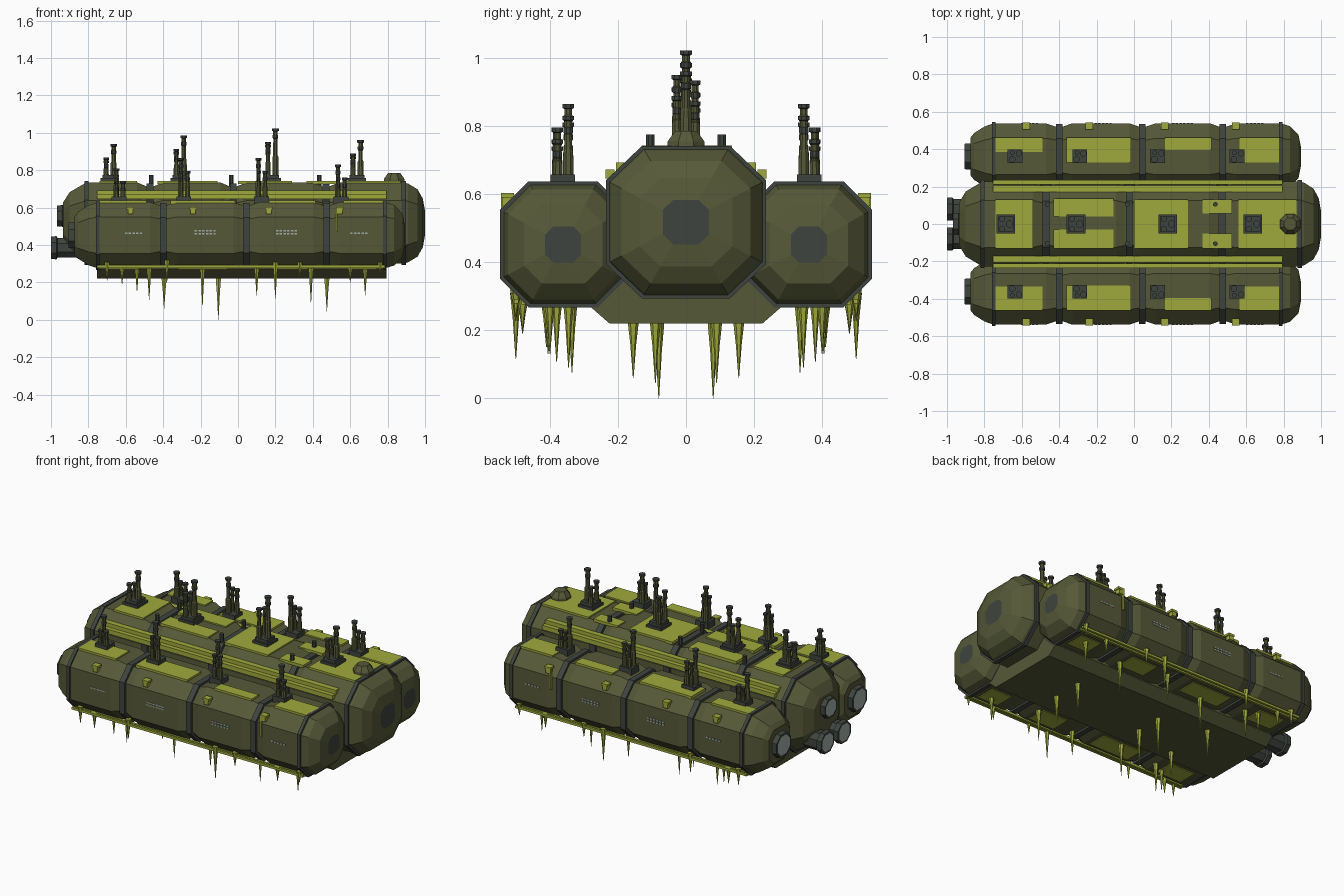
import bpy, bmesh, math
from mathutils import Vector

if "Cube" in bpy.data.objects:
    bpy.data.objects.remove(bpy.data.objects["Cube"])


def material(name, rgb):
    m = bpy.data.materials.new(name)
    lin = [(v / 255 / 12.92) if v < 11 else ((v / 255 + 0.055) / 1.055) ** 2.4 for v in rgb]
    m.diffuse_color = (*lin, 1)
    m.use_nodes = True
    m.node_tree.nodes["Principled BSDF"].inputs["Base Color"].default_value = m.diffuse_color
    return m


HULL = material("olive_hull", (86, 89, 56))
MOSS = material("moss_green", (160, 170, 60))
DARK = material("dark_metal", (62, 68, 62))
PALE = material("pale_glow", (160, 176, 170))


def finish(name, bm, mats):
    bmesh.ops.recalc_face_normals(bm, faces=bm.faces)
    me = bpy.data.meshes.new(name)
    bm.to_mesh(me)
    bm.free()
    for m in mats:
        me.materials.append(m)
    ob = bpy.data.objects.new(name, me)
    bpy.context.collection.objects.link(ob)
    return ob


def loft(name, stations, cy, cz, mats, c=0.55, ky=1.0, caps=(0, 0)):
    """Chamfered-square tube along x; stations are (x, radius)."""
    shape = [(1, -c), (1, c), (c, 1), (-c, 1), (-1, c), (-1, -c), (-c, -1), (c, -1)]
    bm = bmesh.new()
    rings = [[bm.verts.new((x, cy + a * r * ky, cz + b * r)) for a, b in shape] for x, r in stations]
    for p, q in zip(rings, rings[1:]):
        for i in range(8):
            bm.faces.new((p[i], p[(i + 1) % 8], q[(i + 1) % 8], q[i]))
    bm.faces.new(rings[0]).material_index = caps[0]
    bm.faces.new(rings[-1]).material_index = caps[1]
    return finish(name, bm, mats)


def boxes(name, items, mat):
    """Several boxes in one object, each (x0, x1, y0, y1, z0, z1)."""
    bm = bmesh.new()
    for x0, x1, y0, y1, z0, z1 in items:
        vs = bmesh.ops.create_cube(bm, size=1)["verts"]
        for v in vs:
            v.co = Vector(((x0 + x1) / 2 + v.co.x * (x1 - x0), (y0 + y1) / 2 + v.co.y * (y1 - y0),
                           (z0 + z1) / 2 + v.co.z * (z1 - z0)))
    return finish(name, bm, [mat])


def turned(name, items, mats, n=8):
    """Upright turned solids, each (x, y, [(z, radius, material of ring below)])."""
    bm = bmesh.new()
    for x, y, prof in items:
        rings = []
        for z, r, _ in prof:
            rings.append([bm.verts.new((x + r * math.cos(2 * math.pi * (i + .5) / n),
                                        y + r * math.sin(2 * math.pi * (i + .5) / n), z)) for i in range(n)])
        for k in range(len(rings) - 1):
            p, q = rings[k], rings[k + 1]
            for i in range(n):
                f = bm.faces.new((p[i], p[(i + 1) % n], q[(i + 1) % n], q[i]))
                f.material_index = prof[k + 1][2]
        bm.faces.new(rings[0])
        bm.faces.new(rings[-1]).material_index = prof[-1][2]
    return finish(name, bm, mats)


def hull_stations(bands, r, groove, rear, nose):
    """Bulging segments that narrow to a groove at each inner band."""
    st = list(rear)
    for i, (a, b) in enumerate(zip(bands, bands[1:])):
        if i:
            st += [(a + .02, groove), (a + .07, r)]
        else:
            st.append((a, r))
        if i < len(bands) - 2:
            st += [(b - .07, r), (b - .02, groove)]
        else:
            st.append((b, r))
    return st + list(nose)


def stack(x, y, z0, z1, r=.012):
    """Chimney pipe with wide foot and flared rim."""
    h = z1 - z0
    return (x, y, [(z0, r * 1.4, 0), (z0 + h * .4, r * 1.3, 0), (z0 + h * .43, r, 0), (z1 - .055, r * .95, 0),
                   (z1 - .05, r * 1.25, 1), (z1 - .035, r * 1.25, 1), (z1 - .033, r, 0), (z1 - .015, r, 0),
                   (z1 - .012, r * 1.5, 1), (z1, r * 1.5, 1)])


# Main hull with ring bands
MAIN = [-.81, -.47, -.025, .47, .885]
CZ = .5175
loft("main_hull", hull_stations(MAIN, .217, .196, [(-.935, .11), (-.90, .165)],
     [(.91, .21), (.96, .18), (.988, .13), (1.0, .065)]), 0, CZ, [HULL, DARK], ky=1.05, caps=(0, 1))
for i, x in enumerate(MAIN):
    r, w = (.224, .012) if i in (0, 4) else (.212, .018)
    loft("main_hull_band", [(x - w, r), (x + w, r)], 0, CZ, [DARK], ky=1.05)

# Side pods with bands
PODS = [-.75, -.40, .045, .475, .785]
PY, PZ = .361, .452
for s in (1, -1):
    loft("side_pod", hull_stations(PODS, .177, .160, [(-.875, .10), (-.855, .125), (-.80, .16)],
         [(.835, .162), (.88, .115), (.892, .053)]), s * PY, PZ, [HULL, DARK], caps=(0, 1))
    for i, x in enumerate(PODS):
        r, w = (.185, .01) if i in (0, 4) else (.173, .017)
        loft("side_pod_band", [(x - w, r), (x + w, r)], s * PY, PZ, [DARK])


# Engine nozzles with glowing ends
def engine(name, x0, x1, r, y, z):
    loft(name, [(x0, r * .8), (x0, r * .97), (x0 + .03, r), (x0 + .035, r * .85), (x1, r * .85)],
         y, z, [DARK, PALE], c=.45, caps=(1, 0))


engine("main_engine", -.967, -.85, .058, 0, .555)
for s in (1, -1):
    engine("pod_engine", -.905, -.82, .07, s * PY, PZ)
    engine("lower_engine", -1.0, -.72, .062, s * .08, .385)

# Keel between the pods
bm = bmesh.new()
sect = [(-.225, .22), (.225, .22), (.28, .268), (.28, .36), (-.28, .36), (-.28, .268)]
ends = [[bm.verts.new((x, y, z)) for y, z in sect] for x in (-.755, .795)]
for i in range(6):
    j = (i + 1) % 6
    bm.faces.new((ends[0][i], ends[0][j], ends[1][j], ends[1][i]))
bm.faces.new(ends[0])
bm.faces.new(ends[1])
finish("keel", bm, [HULL])

# Moss plates on the main roof
top = [(-.74, -.54, -.13, .13), (-.43, -.11, .04, .135), (-.43, -.11, -.13, -.03), (0, .29, -.13, .13),
       (.365, .525, .055, .13), (.365, .525, -.13, -.05), (.56, .87, -.13, .13)]
boxes("main_roof_moss", [(*t, .725, .742) for t in top], MOSS)

# Moss on the pods: roof patches, belly patches, belly pipes and shoulder strips
spans = [(-.74, -.49), (-.36, -.015), (.165, .415), (.565, .78)]
inner = {1: (.385, .33, .395, .33), -1: (.335, .33, .395, .335)}
for s in (1, -1):
    def side(x0, x1, y0, y1, z0, z1):
        return (x0, x1, min(s * y0, s * y1), max(s * y0, s * y1), z0, z1)
    boxes("pod_roof_moss", [side(a, b, y, .463, .62, .637) for (a, b), y in zip(spans, inner[s])], MOSS)
    boxes("pod_belly_moss", [side(a + .04, b - .04, .32, .44, .27, .28) for a, b in spans], MOSS)
    boxes("pod_belly_pipe", [side(-.755, .785, .47, .484, .275, .290),
                             side(-.755, .785, .492, .505, .278, .292)], MOSS)
    boxes("shoulder_strip", [side(-.755, .795, .172, .205, .665, .692),
                             side(-.755, .795, .21, .236, .645, .672)], MOSS)
    # Lamps and one long drip on the outer shoulder
    boxes("pod_lamp", [p for x in (-.575, -.24, .165, .545) for p in
                       (side(x - .02, x + .02, .505, .543, .59, .603), side(x - .014, x + .014, .51, .541, .565, .59))],
          MOSS)
    boxes("moss_drip", [side(.523, .533, .53, .543, .47, .60)], MOSS)
    # Window rows
    wins = []
    for x, n, rows in ((-.605, 5, (.463,)), (-.232, 6, (.46, .475)), (.203, 6, (.46, .475)), (.6, 5, (.463,))):
        wins += [side(x + k * .02, x + k * .02 + .013, .535, .541, z - .004, z + .004) for k in range(n) for z in rows]
    boxes("pod_windows", wins, PALE)

# Hanging spikes, mirrored: x, y, root height, tip height
spikes = [(-.395, .155, .23, .06), (-.105, .08, .23, 0), (.475, .09, .23, .045), (-.19, .335, .29, .075),
          (.39, .345, .29, .09), (-.475, .38, .29, .107), (.1, .405, .29, .13), (.68, .40, .29, .13),
          (.2, .50, .31, .115), (-.54, .41, .29, .15), (-.62, .48, .29, .19), (-.7, .50, .31, .21),
          (.33, .50, .31, .225), (.6, .48, .29, .20), (.76, .50, .31, .24), (-.38, .50, .32, .20)]
turned("hanging_spikes", [(x, s * y, [(tip, .001, 0), (tip + (root - tip) * .6, .009, 0), (root, .017, 0)])
                          for x, y, root, tip in spikes for s in (1, -1)], [MOSS], n=6)

# Chimney clusters on the main roof
pipes, feet = [], []
for x, h in ((-.685, .94), (-.31, .985), (.18, 1.022), (.635, .96)):
    feet += [(x - .05, x + .05, -.05, .05, .73, .757), (x - .04, x + .04, -.04, .04, .755, .775)]
    pipes += [stack(x + .02, 0, .77, h, .013)]
    pipes += [stack(x - .02, s * .027, .77, h - .08 - .008 * s, .011) for s in (1, -1)]
# Chimney clusters on the pods
for x, h in ((-.635, .81), (-.29, .865), (.125, .865), (.55, .83)):
    for s in (1, -1):
        y = s * .362
        feet.append((x - .04, x + .04, y - .036, y + .036, .62, .658))
        pipes += [stack(x - .016, y - s * .016, .655, h, .012), stack(x + .02, y + s * .015, .655, h - .07, .011),
                  stack(x - .014, y + s * .02, .655, h - .07, .009)]
turned("chimneys", pipes, [HULL, DARK])
boxes("chimney_feet", feet, DARK)

# Roof vents and turret dome
turned("roof_vents", [(x, s * .105, [(.70, .013, 0), (.775, .013, 0)])
                      for x in (-.465, -.035, .435) for s in (1, -1)], [DARK])
turned("turret_dome", [(.835, 0, [(.73, .06, 0), (.755, .058, 0), (.785, .035, 0)])], [HULL])
